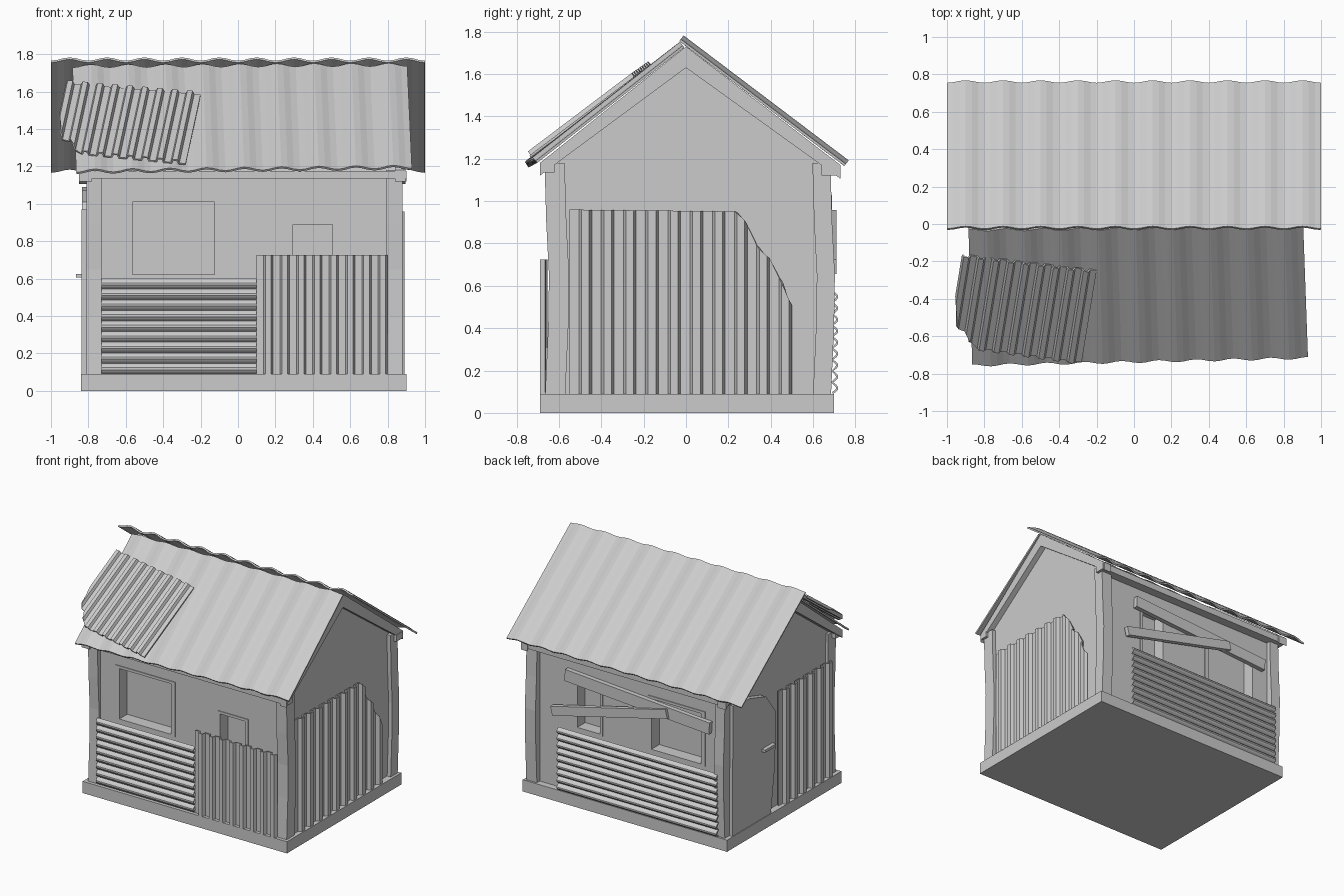
import bpy, bmesh, math
from mathutils import Vector

if "Cube" in bpy.data.objects:
    bpy.data.objects.remove(bpy.data.objects["Cube"])


def make(name, verts, faces):
    me = bpy.data.meshes.new(name)
    me.from_pydata([tuple(v) for v in verts], [], faces)
    bm = bmesh.new()
    bm.from_mesh(me)
    bmesh.ops.recalc_face_normals(bm, faces=bm.faces)
    bm.to_mesh(me)
    bm.free()
    ob = bpy.data.objects.new(name, me)
    bpy.context.collection.objects.link(ob)
    return ob


def loft(name, rings):
    n = len(rings[0])
    verts = [p for r in rings for p in r]
    faces = [tuple(range(n)), tuple(range(len(verts) - n, len(verts)))]
    for k in range(len(rings) - 1):
        for i in range(n):
            j = (i + 1) % n
            faces.append((k * n + i, k * n + j, (k + 1) * n + j, (k + 1) * n + i))
    return make(name, verts, faces)


def prism_x(name, yz, x0, x1):
    return loft(name, [[(x, y, z) for y, z in yz] for x in (x0, x1)])


def box(name, x0, x1, y0, y1, z0, z1):
    return prism_x(name, [(y0, z0), (y1, z0), (y1, z1), (y0, z1)], x0, x1)


def lerp_table(t, table):
    if t <= table[0][0]:
        return table[0][1]
    for (t0, v0), (t1, v1) in zip(table, table[1:]):
        if t <= t1:
            return v0 + (v1 - v0) * (t - t0) / (t1 - t0)
    return table[-1][1]


# Corrugation cross-sections over one period: (fraction, height)
WAVE = [(i / 6, 0.5 - 0.5 * math.cos(2 * math.pi * i / 6)) for i in range(6)]
ROLL = [(i / 5, math.sin(math.pi * i / 5)) for i in range(5)]
RIB = [(0, 0), (0.42, 0), (0.54, 1), (0.88, 1)]


def sheet(name, a, b, d, c=None, shape=RIB, count=8, height=0.025, thick=0.01,
          cut=((0, 1), (1, 1)), lead=0.0):
    """Corrugated sheet: profile runs a to b, ribs run a to d; cut trims rib length."""
    a, b, d = Vector(a), Vector(b), Vector(d)
    c = Vector(c) if c else b + d - a
    n = (b - a).cross(d - a).normalized()
    prof = [(lead + (1 - lead) * (k + f) / count, h) for k in range(count) for f, h in shape]
    prof.append((1.0, shape[0][1]))
    if lead:
        prof.insert(0, (0.0, 0.0))
    verts = []
    for u, h in prof:
        lo, hi = a.lerp(b, u), d.lerp(c, u)
        verts += [lo + n * h * height, lo.lerp(hi, lerp_table(u, cut)) + n * h * height]
    faces = [(2 * i, 2 * i + 2, 2 * i + 3, 2 * i + 1) for i in range(len(prof) - 1)]
    me = bpy.data.meshes.new(name)
    me.from_pydata([tuple(v) for v in verts], [], faces)
    ob = bpy.data.objects.new(name, me)
    bpy.context.collection.objects.link(ob)
    m = ob.modifiers.new("thickness", 'SOLIDIFY')
    m.thickness = thick
    m.offset = -1
    return ob


# Base slab
box("base_slab", -0.84, 0.90, -0.69, 0.70, 0, 0.09)

# House body with gabled ends and recessed windows
body = prism_x("house_body", [(-0.63, 0.08), (0.65, 0.08), (0.65, 1.17), (0, 1.69), (-0.63, 1.17)],
               -0.79, 0.85)
windows = [(-0.60, -0.09, 0.61, 1.03, -1), (0.27, 0.53, 0.55, 0.91, -1),
           (0.25, 0.49, 0.58, 1.00, 1), (-0.62, -0.13, 0.58, 1.00, 1)]
for i, (x0, x1, z0, z1, s) in enumerate(windows):
    w = 0.035 if x1 - x0 > 0.3 else 0.024
    wall = -0.63 if s < 0 else 0.65
    y0, y1 = sorted((wall + s * 0.1, wall - s * 0.09))
    cutter = box("window_cutter", x0 + w, x1 - w, y0, y1, z0 + 0.012, z1 - 0.02)
    m = body.modifiers.new("window", 'BOOLEAN')
    m.operation, m.object, m.solver = 'DIFFERENCE', cutter, 'EXACT'
    bpy.context.view_layer.objects.active = body
    bpy.ops.object.modifier_apply(modifier=m.name)
    bpy.data.objects.remove(cutter)
    # thin frame around the opening
    y0, y1 = sorted((wall - s * 0.02, wall + s * 0.006))
    for n, (p, q, r, t) in enumerate([(x0, x0 + w, z0, z1), (x1 - w, x1, z0, z1),
                                      (x0 + w, x1 - w, z1 - 0.02, z1),
                                      (x0 + w, x1 - w, z0, z0 + 0.012)]):
        box(f"window_frame_{i}_{n}", p, q, y0, y1, r, t)

# Slightly bowed corner posts
for label, x0, x1, y0, y1 in [("front_left", -0.81, -0.73, -0.665, -0.57),
                              ("front_right", 0.79, 0.88, -0.665, -0.57),
                              ("back_left", -0.81, -0.73, 0.60, 0.685),
                              ("back_right", 0.79, 0.88, 0.60, 0.685)]:
    rings = []
    for z, bow in [(0.09, 0), (0.4, 0.014), (0.65, 0.018), (0.9, 0.005), (1.18, -0.003)]:
        rings.append([(x0, y0 + bow, z), (x1, y0 + bow, z), (x1, y1 + bow, z), (x0, y1 + bow, z)])
    loft("corner_post_" + label, rings)

# Rake boards on the gables and beams under the eaves
rake = [(-0.69, 1.12), (0, 1.63), (0.73, 1.105), (0.73, 1.17), (0, 1.73), (-0.69, 1.18)]
prism_x("rake_board_right", rake, 0.84, 0.895)
prism_x("rake_board_left", rake, -0.85, -0.78)
box("eave_beam_front", -0.84, 0.90, -0.685, -0.62, 1.135, 1.175)
box("eave_beam_back", -0.84, 0.90, 0.64, 0.72, 1.12, 1.17)

# Roof sheets and the loose patch
sheet("roof_back", (1, 0.755, 1.175), (-1, 0.755, 1.175), (1, -0.025, 1.765),
      shape=WAVE, count=10, height=0.022, thick=0.012)
sheet("roof_front", (-0.865, -0.75, 1.168), (0.93, -0.71, 1.19), (-0.885, -0.025, 1.728),
      c=(0.905, -0.015, 1.735), shape=WAVE, count=9, height=0.022, thick=0.012)
sheet("roof_patch", (-0.20, -0.25, 1.585), (-0.92, -0.165, 1.645), (-0.28, -0.74, 1.215),
      count=9, height=0.02,
      cut=((0, 1), (0.8, 0.98), (0.88, 0.82), (0.94, 0.8), (1, 0.45)))

# Front wall cladding
sheet("front_horizontal_sheet", (0.10, -0.665, 0.09), (0.10, -0.665, 0.60), (-0.73, -0.665, 0.09),
      shape=ROLL, count=9, height=0.022)
sheet("front_vertical_sheet", (0.10, -0.665, 0.09), (0.80, -0.665, 0.09), (0.10, -0.665, 0.725),
      count=8, height=0.025)

# Right wall cladding with torn corner
sheet("right_sheet", (0.865, -0.55, 0.09), (0.865, 0.50, 0.09), (0.865, -0.55, 0.96),
      count=10, height=0.026,
      cut=((0, 1), (0.743, 0.99), (0.79, 0.94), (0.848, 0.79), (0.905, 0.73), (0.98, 0.53), (1, 0.48)))

# Left wall cladding
sheet("left_sheet", (-0.81, 0.03, 0.09), (-0.81, -0.60, 0.09), (-0.81, 0.03, 0.97),
      count=6, height=0.026)

# Back wall cladding
sheet("back_horizontal_sheet", (-0.76, 0.695, 0.09), (-0.76, 0.695, 0.575), (0.60, 0.695, 0.09),
      shape=ROLL, count=9, height=0.025)

# Door with broken corner, and its handle
prism_x("door", [(0.63, 0.09), (0.16, 0.09), (0.11, 0.45), (0.10, 0.85), (0.22, 1.01),
                 (0.42, 1.07), (0.62, 1.09)], -0.835, -0.78)
box("door_handle", -0.865, -0.83, 0.14, 0.27, 0.605, 0.625)


# Planks nailed across the back windows
def plank(name, p, q, w, y0, y1):
    p, q = Vector((p[0], p[1])), Vector((q[0], q[1]))
    t = (q - p).normalized()
    n = Vector((-t.y, t.x)) * w / 2
    quad = [p + n, q + n, q - n, p - n]
    loft(name, [[(v.x, y, v.y) for v in quad] for y in (y0, y1)])


plank("upper_plank", (0.55, 0.985), (-0.68, 0.90), 0.09, 0.655, 0.69)
plank("lower_plank", (0.65, 0.69), (-0.33, 0.925), 0.07, 0.675, 0.71)
